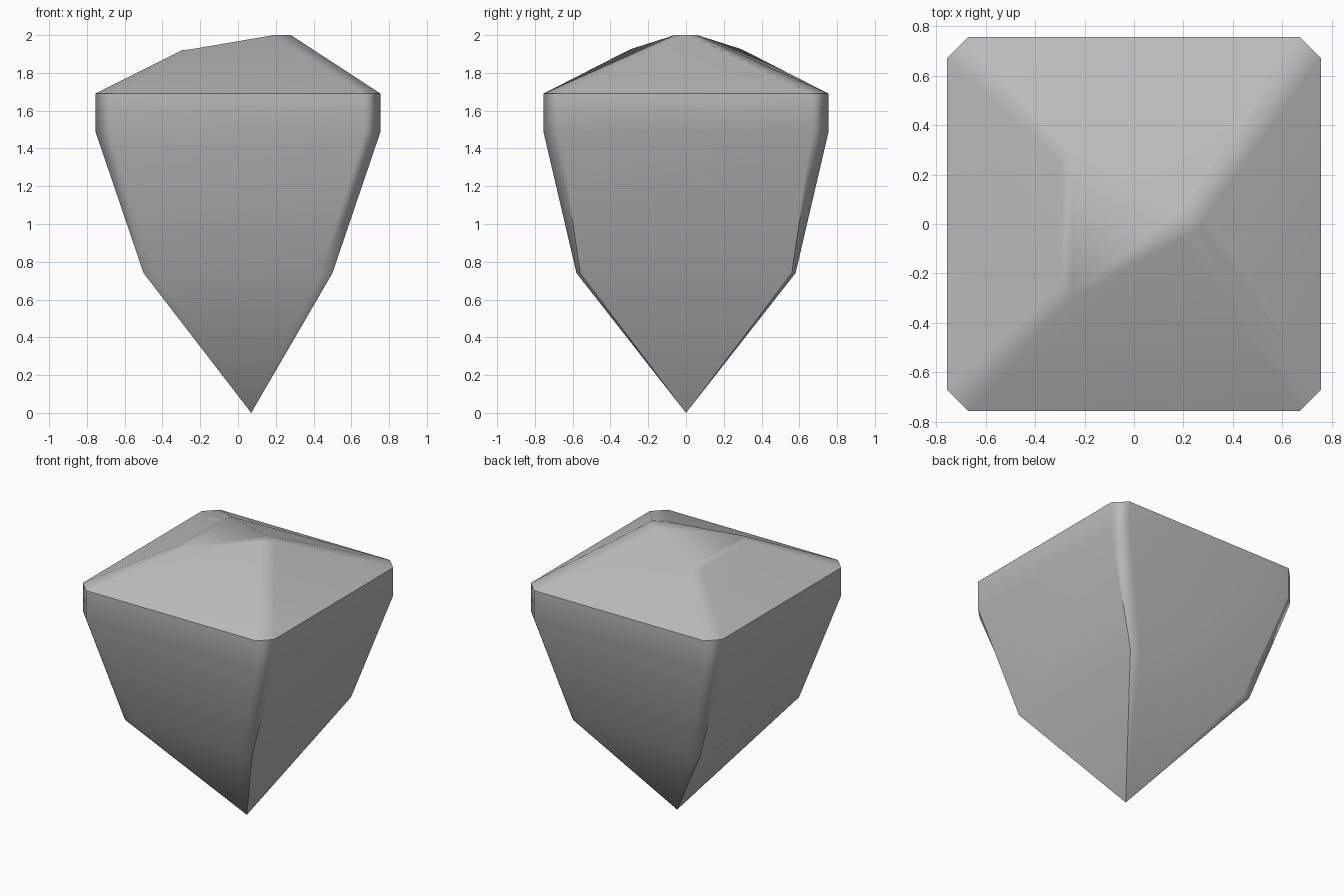
import bpy
import bmesh
import math

cube = bpy.data.objects.get("Cube")
if cube:
    bpy.data.objects.remove(cube, do_unlink=True)

# Stone colour
stone = bpy.data.materials.new("grey_stone")
stone.use_nodes = True
grey = (0.5, 0.5, 0.5, 1)
stone.diffuse_color = grey
stone.node_tree.nodes["Principled BSDF"].inputs["Base Color"].default_value = grey

bm = bmesh.new()


def ring(half):
    """Eight-sided loop: four front points, left to right, mirrored to the back."""
    front = [bm.verts.new((x, -y, z)) for x, y, z in half]
    back = [bm.verts.new((x, y, z)) for x, y, z in reversed(half)]
    return front + back


def chamfered(x, y, cut_x, cut_y, z):
    return ring([(-x, y - cut_y, z), (cut_x - x, y, z),
                 (x - cut_x, y, z), (x, y - cut_y, z)])


# Body loops from the waist up to the uneven peak
loops = [
    chamfered(0.5, 0.58, 0.065, 0.02, 0.74),
    chamfered(0.755, 0.755, 0.085, 0.085, 1.49),
    chamfered(0.755, 0.755, 0.085, 0.085, 1.69),
    ring([(-0.295, 0.25, 1.92), (-0.25, 0.295, 1.925),
          (0.19, 0.06, 2.0), (0.28, 0.015, 2.0)]),
]
for low, high in zip(loops, loops[1:]):
    for i in range(8):
        j = (i + 1) % 8
        bm.faces.new((low[i], low[j], high[j], high[i]))

# Sloping crown, spanned from front to back
top = loops[-1]
for i in range(3):
    bm.faces.new((top[i], top[i + 1], top[6 - i], top[7 - i]))

# Lower point
tip = bm.verts.new((0.07, 0, 0))
for i in range(8):
    bm.faces.new((tip, loops[0][(i + 1) % 8], loops[0][i]))

bmesh.ops.recalc_face_normals(bm, faces=bm.faces)
mesh = bpy.data.meshes.new("pointed_rock")
bm.to_mesh(mesh)
bm.free()
mesh.materials.append(stone)
rock = bpy.data.objects.new("pointed_rock", mesh)
bpy.context.collection.objects.link(rock)

# Soft facets with a crisp rim
bpy.ops.object.select_all(action='DESELECT')
rock.select_set(True)
bpy.context.view_layer.objects.active = rock
bpy.ops.object.shade_smooth_by_angle(angle=math.radians(50))
weighted = rock.modifiers.new("facet_normals", 'WEIGHTED_NORMAL')
weighted.keep_sharp = True
